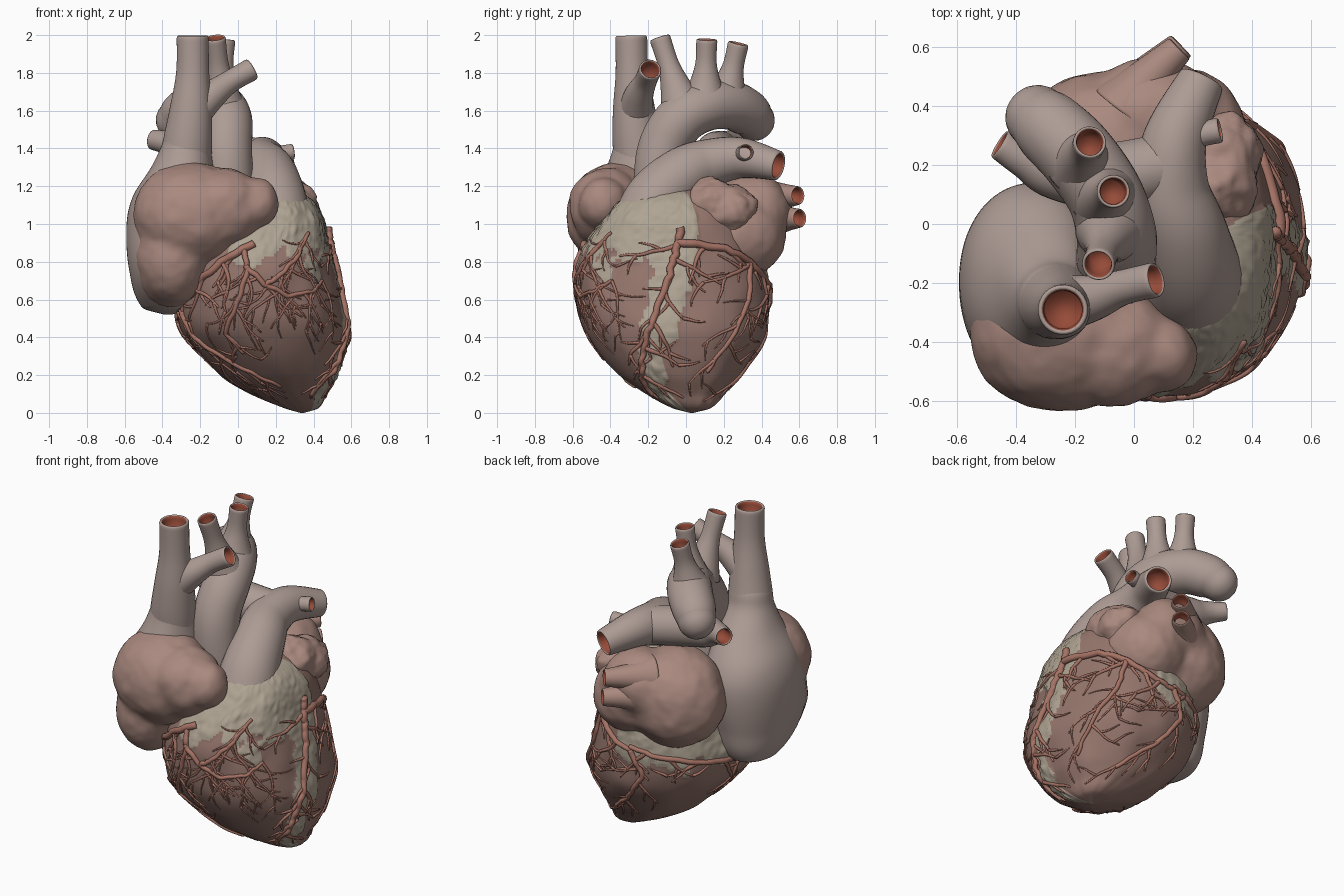
import bpy, bmesh, math, random
from mathutils import Vector, noise, Matrix

if "Cube" in bpy.data.objects:
    bpy.data.objects.remove(bpy.data.objects["Cube"])

random.seed(4)

def material(name, r, g, b):
    m = bpy.data.materials.new(name)
    m.diffuse_color = (r, g, b, 1)
    m.use_nodes = True
    m.node_tree.nodes["Principled BSDF"].inputs["Base Color"].default_value = m.diffuse_color
    return m

GREY = material("vessel_wall", .42, .33, .30)
PINK = material("atrium_tissue", .40, .25, .21)
MUSCLE = material("muscle", .30, .18, .15)
FAT = material("fat", .43, .37, .29)
ARTERY = material("artery", .38, .17, .13)
INSIDE = material("vessel_inside", .30, .07, .04)

def finish(name, bm, *mats):
    bmesh.ops.recalc_face_normals(bm, faces=bm.faces)
    for f in bm.faces:
        f.smooth = True
    me = bpy.data.meshes.new(name)
    bm.to_mesh(me)
    bm.free()
    for m in mats:
        me.materials.append(m)
    ob = bpy.data.objects.new(name, me)
    bpy.context.collection.objects.link(ob)
    return ob

def hermite(p0, p1, m0, m1, t):
    return ((2*t**3 - 3*t*t + 1)*p0 + (t**3 - 2*t*t + t)*m0
            + (3*t*t - 2*t**3)*p1 + (t**3 - t*t)*m1)

def bridge(bm, a, b, mat=0):
    for i in range(len(a)):
        j = (i + 1) % len(a)
        bm.faces.new((a[i], a[j], b[j], b[i])).material_index = mat

# ---- Stacked-section bodies: rows of (z, cx, cy, rx, ry) ----
def section(T, z):
    i = max(j for j in range(len(T) - 1) if T[j][0] <= z or j == 0)
    h = T[i+1][0] - T[i][0]
    slope = lambda j, k: ((T[min(j+1, len(T)-1)][k] - T[max(j-1, 0)][k])
                          / (T[min(j+1, len(T)-1)][0] - T[max(j-1, 0)][0]))
    t = (z - T[i][0]) / h
    return [hermite(T[i][k], T[i+1][k], slope(i, k)*h, slope(i+1, k)*h, t) for k in range(1, 5)]

def surf(T, deg, z, n=2.2, bump=None):
    cx, cy, rx, ry = section(T, z)
    c, s = math.cos(math.radians(deg)), math.sin(math.radians(deg))
    k = (abs(c)**n + abs(s)**n)**(-1/n)
    e = bump(deg, z) if bump else 0
    e *= min(1, max(rx, 0) / .2)
    return Vector((cx + (max(rx, .004) + e)*k*c, cy + (max(ry, .004) + e)*k*s, z))

def body(T, n=2.2, rows=60, cols=80, bump=None):
    bm = bmesh.new()
    z0, z1 = T[0][0], T[-1][0]
    rings = []
    for i in range(rows + 1):
        z = z0 + (z1 - z0)*(1 - math.cos(math.pi*i/rows))/2
        rings.append([bm.verts.new(surf(T, 360*j/cols, z, n, bump)) for j in range(cols)])
    for a, b in zip(rings, rings[1:]):
        bridge(bm, a, b)
    bm.faces.new(rings[0])
    bm.faces.new(rings[-1])
    return bm

# ---- Tubes along smoothed paths of (x, y, z, r) ----
def tube(bm, pts, end="round", sides=28, steps=7):
    P = [Vector(p) for p in pts]
    path = []
    for i in range(len(P) - 1):
        m0 = (P[i+1] - P[max(i-1, 0)]) / 2
        m1 = (P[min(i+2, len(P)-1)] - P[i]) / 2
        path += [hermite(P[i], P[i+1], m0, m1, s/steps) for s in range(steps)]
    path.append(P[-1])
    d = (path[1] - path[0]).to_3d().normalized()
    u = d.orthogonal().normalized()
    rings = []
    def ring(c, r):
        v = d.cross(u)
        rings.append([bm.verts.new(c + r*(u*math.cos(2*math.pi*k/sides) + v*math.sin(2*math.pi*k/sides)))
                      for k in range(sides)])
    for i, p in enumerate(path):
        d = (path[min(i+1, len(path)-1)] - path[max(i-1, 0)]).to_3d().normalized()
        u = (u - d*u.dot(d)).normalized()
        ring(p.to_3d(), p[3])
    c, r = path[-1].to_3d(), path[-1][3]
    red = 10**6
    if end == "round":
        n = 6 if sides > 10 else 2
        for k in range(1, n):
            a = math.pi/2*k/n
            ring(c + d*r*math.sin(a), r*math.cos(a))
    else:
        for off, f in ((.008, .97), (.012, .9), (.008, .82), (-.01, .76), (-.10, .72)):
            ring(c + d*off, r*f)
        red = len(rings) - 3
    for i, (a, b) in enumerate(zip(rings, rings[1:])):
        bridge(bm, a, b, 1 if i >= red else 0)
    bm.faces.new(rings[0])
    bm.faces.new(rings[-1]).material_index = 1 if red < 10**6 else 0

def vessel(name, pts, end="open", mat=GREY):
    bm = bmesh.new()
    tube(bm, pts, end)
    return finish(name, bm, mat, INSIDE)

# ---- Merged lumps: ellipsoids (centre, radii) fused by remeshing ----
def lumps(name, blobs, mat, wrinkle=.02, size=.2):
    bm = bmesh.new()
    for c, r in blobs:
        bmesh.ops.create_uvsphere(bm, u_segments=40, v_segments=24, radius=1,
                                  matrix=Matrix.Translation(c) @ Matrix.Diagonal((*r, 1)))
    ob = finish(name, bm, mat)
    m = ob.modifiers.new("fuse", "REMESH")
    m.mode, m.voxel_size, m.use_smooth_shade = "VOXEL", .016, True
    m = ob.modifiers.new("soften", "SMOOTH")
    m.factor, m.iterations = .5, 20
    tex = bpy.data.textures.new(name + "_folds", "CLOUDS")
    tex.noise_scale = size
    m = ob.modifiers.new("folds", "DISPLACE")
    m.texture, m.strength, m.mid_level = tex, wrinkle*2, .5
    return ob

# Ventricles with fatty grooves
VENT = [(0, .34, .03, .01, .01), (.025, .335, .03, .09, .10), (.1, .27, 0, .20, .205),
        (.2, .215, -.03, .31, .32), (.4, .15, -.055, .425, .465), (.55, .12, -.07, .445, .5),
        (.75, .11, -.075, .40, .50), (.9, .12, -.07, .355, .455), (1.05, .19, -.06, .25, .35),
        (1.15, .2, -.06, .16, .24), (1.22, .2, -.06, .01, .01)]

def fatty(deg, z):
    deg = (deg + 180) % 360 - 180
    groove = 5 - 55*max(0, (.9 - z))**1.6
    w = noise.noise(Vector((deg*.06, z*7, 2.3))) + .5*noise.noise(Vector((deg*.15, z*15, 5.3)))
    return (abs(deg - groove) < 11 + 9*w or (z > .78 - w*.14 and -115 < deg < 12)
            or (z > .58 + w*.1 and (deg > 80 or deg < -160)))

def vent_bump(deg, z):
    a = math.radians(deg)
    p = Vector((math.cos(a), math.sin(a), z*2))
    return .012*noise.noise(p*3) + (.003 + .016*abs(noise.noise(p*10)) if fatty(deg, z) else 0)

bm = body(VENT, 2.2, 120, 180, vent_bump)
for f in bm.faces:
    c = f.calc_center_median()
    cx, cy, rx, ry = section(VENT, c.z)
    f.material_index = int(fatty(math.degrees(math.atan2((c.y-cy)/max(ry, .01), (c.x-cx)/max(rx, .01))), c.z))
finish("ventricles", bm, MUSCLE, FAT)

# Right atrium and its front appendage
RA = [(.52, -.37, -.13, .02, .03), (.555, -.375, -.14, .13, .17), (.75, -.36, -.21, .215, .31),
      (1.0, -.335, -.19, .255, .33), (1.15, -.33, -.19, .225, .29), (1.3, -.295, -.22, .165, .2),
      (1.42, -.275, -.25, .128, .132), (1.53, -.262, -.265, .11, .11), (1.6, -.26, -.27, .03, .03)]
finish("right_atrium", body(RA, 2.1), GREY)
lumps("right_auricle", [((-.25, -.36, 1.05), (.31, .28, .28)), ((-.06, -.42, 1.09), (.21, .2, .21)),
                        ((.09, -.44, 1.11), (.125, .13, .14)), ((-.35, -.33, .82), (.2, .25, .26))], PINK, .014)

# Left atrium and its side appendage
lumps("left_atrium", [((-.1, .245, .97), (.3, .275, .3)), ((.06, .36, 1.06), (.22, .2, .21)),
                      ((.15, .28, .94), (.24, .25, .23))], PINK, .015)
lumps("left_auricle", [((.28, .13, 1.08), (.14, .14, .17)), ((.3, .25, 1.07), (.13, .13, .14))], PINK, .025, .1)

# Upper great vein and its side branch
vessel("upper_vein", [(-.29, -.22, 1.2, .14), (-.27, -.255, 1.4, .133), (-.25, -.275, 1.6, .113),
                      (-.24, -.285, 1.8, .088), (-.24, -.29, 1.985, .085)])
vessel("upper_vein_branch", [(-.25, -.27, 1.58, .1), (-.14, -.25, 1.68, .078), (-.04, -.215, 1.755, .06),
                             (.065, -.19, 1.815, .06)])

# Aorta with three arch branches
vessel("aorta", [(-.02, -.1, .95, .14), (-.05, -.14, 1.2, .135), (-.06, -.12, 1.4, .135), (-.06, -.03, 1.55, .135),
                 (-.1, .1, 1.62, .13), (-.19, .23, 1.63, .13), (-.28, .32, 1.59, .125), (-.325, .36, 1.55, .11)], "round")
for i, (base, top) in enumerate([((-.08, -.02, 1.62), (-.12, -.135, 1.975)),
                                 ((-.1, .1, 1.66), (-.07, .11, 1.965)),
                                 ((-.18, .21, 1.66), (-.15, .275, 1.945))]):
    b, t = Vector(base), Vector(top)
    vessel("arch_branch_%d" % (i + 1), [(*b, .12), (*b.lerp(t, .35), .078), (*b.lerp(t, .65), .056), (*t, .056)])

# Pulmonary trunk, its branches and the pulmonary veins
vessel("pulmonary_trunk", [(.2, -.22, .93, .2), (.195, -.16, 1.12, .17), (.165, -.02, 1.26, .147),
                           (.125, .12, 1.32, .13), (.14, .29, 1.35, .108), (.225, .48, 1.31, .08)])
vessel("right_pulmonary_artery", [(.12, .2, 1.34, .11), (-.08, .16, 1.37, .115), (-.27, .18, 1.40, .095),
                                  (-.37, .22, 1.43, .065), (-.445, .265, 1.445, .054)])
vessel("small_pulmonary_branch", [(.14, .28, 1.35, .09), (.21, .3, 1.37, .047), (.28, .315, 1.38, .043)])
for name, tip in (("left_vein_upper", (.145, .585, 1.15)), ("left_vein_lower", (.15, .595, 1.03))):
    t = Vector(tip)
    vessel(name, [(*(t - Vector((.17, .2, .02))), .13), (*(t - Vector((.09, .09, .005))), .075), (*t, .051)], mat=PINK)

# Coronary vessels: trunks as (angle, z) paths on the ventricles, with random twigs
bm = bmesh.new()

def lay(path, r0, r1):
    pts = []
    for i, (a, z) in enumerate(path):
        r = r0 + (r1 - r0)*i/(len(path) - 1)
        pts.append((*surf(VENT, a, z, 2.2, lambda d, h: vent_bump(d, h) + r*.3), r))
    tube(bm, pts, "round", 8, 2)

def twig(a, z, heading, length, r, depth):
    path, kids, step = [(a, z)], [], .035
    for i in range(max(3, int(length/step))):
        heading += random.uniform(-.3, .3)
        a += math.degrees(math.cos(heading)*step/max(.15, section(VENT, z)[2]))
        z += math.sin(heading)*step
        if not .06 < z < .98:
            break
        path.append((a, z))
        if depth and i % 3 == 1:
            kids.append((a, z, heading + random.choice((-.8, .8)), length*.5, r*.72, depth - 1))
    if len(path) > 2:
        lay(path, r, r*.45)
        for k in kids:
            twig(*k)

trunks = [([(-95, .9), (-115, .82), (-140, .68), (-160, .55), (-190, .55), (-230, .62), (-265, .68)], .022, 3),
          ([(5, .98), (2, .84), (-3, .68), (-12, .5), (-20, .38), (-32, .22), (-55, .1)], .022, 3),
          ([(3, .9), (30, .88), (55, .8), (75, .7), (95, .66)], .022, 4),
          ([(-102, .87), (-98, .75), (-105, .58), (-118, .42), (-112, .32)], .016, 3),
          ([(-100, .78), (-85, .68), (-72, .74), (-58, .84), (-48, .95)], .016, 2),
          ([(-85, .68), (-70, .62), (-52, .64), (-38, .7)], .014, 2),
          ([(-158, .56), (-150, .4), (-125, .25), (-95, .14)], .016, 3),
          ([(55, .8), (50, .6), (38, .4), (25, .22)], .016, 3),
          ([(95, .66), (105, .5), (95, .32), (70, .15)], .017, 3)]
for path, r, every in trunks:
    fine = []
    for (a, z), (b, y) in zip(path, path[1:]):
        for k in range(6):
            fine.append((a + (b-a)*k/6 + random.uniform(-.8, .8), z + (y-z)*k/6 + random.uniform(-.006, .006)))
    fine.append(path[-1])
    lay(fine, r, r*.65)
    for n, (a, z) in enumerate(fine[4::every]):
        side = 1 if n % 2 else -1
        twig(a, z, -math.pi/2 + side*random.uniform(.4, .95), random.uniform(.16, .32), r*.6, 1)
finish("coronary_vessels", bm, ARTERY)
